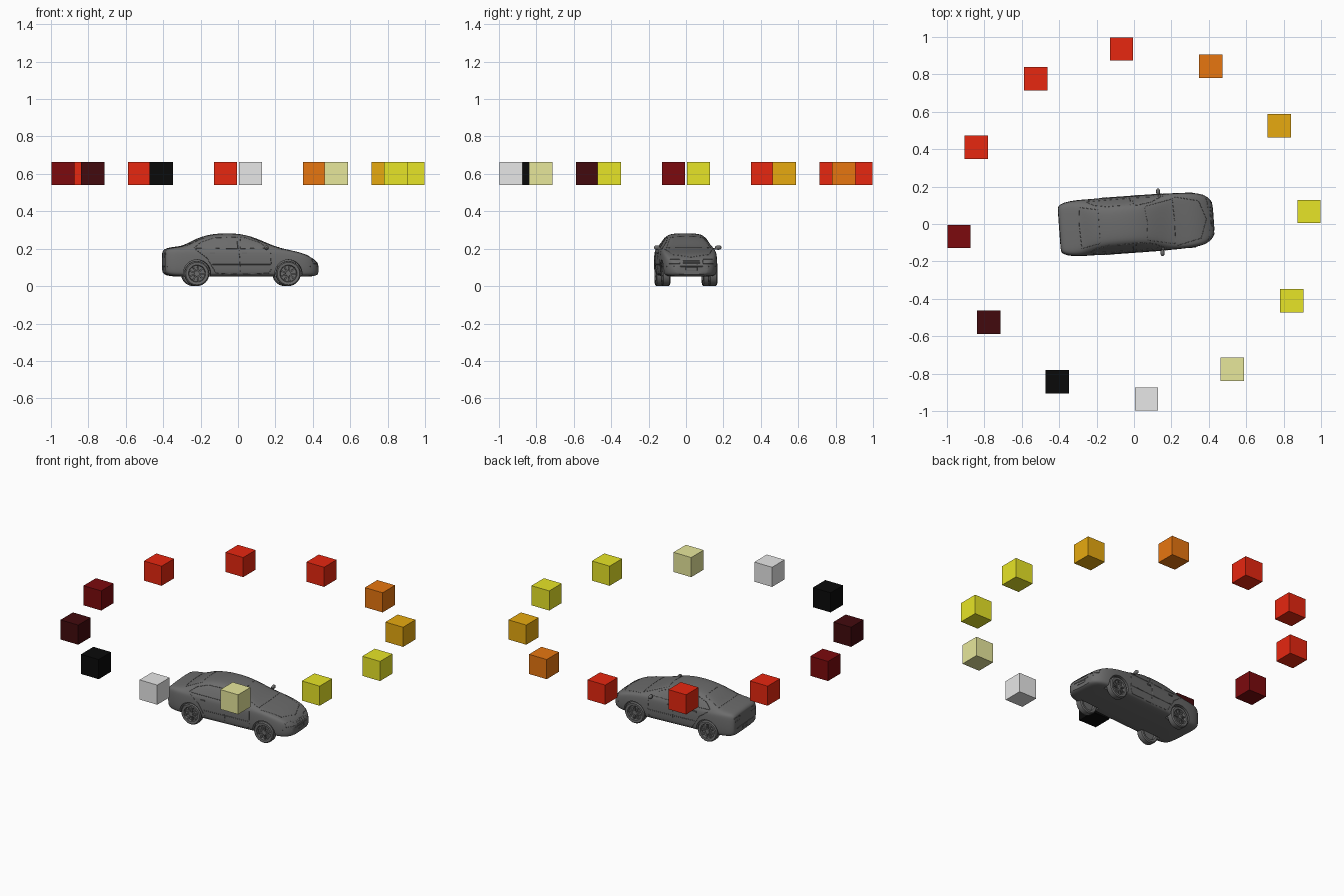
import bpy
import bmesh
from math import cos, sin, pi, radians
from mathutils import Matrix, Vector
from mathutils.bvhtree import BVHTree

default = bpy.data.objects.get("Cube")
if default:
    bpy.data.objects.remove(default)

YAW = radians(4.1)
CAR = Matrix.Translation((0.013, 0, 0)) @ Matrix.Rotation(YAW, 4, "Z")
car_parts = []


def material(name, *rgb):
    m = bpy.data.materials.new(name)
    m.use_nodes = True
    m.diffuse_color = (*rgb, 1)
    m.node_tree.nodes["Principled BSDF"].inputs["Base Color"].default_value = (*rgb, 1)
    return m


grey = material("car_grey", 0.15, 0.15, 0.15)
yellow = material("yellow", 0.8, 0.78, 0.02)
amber = material("amber", 0.8, 0.4, 0.005)
orange = material("orange", 0.8, 0.18, 0.005)
red = material("red", 0.8, 0.02, 0.005)
dark_red = material("dark_red", 0.2, 0.003, 0.004)
maroon = material("maroon", 0.055, 0.003, 0.004)
black = material("black", 0.003, 0.003, 0.003)
light_grey = material("light_grey", 0.8, 0.8, 0.8)
pale_yellow = material("pale_yellow", 0.8, 0.8, 0.33)


def finish(name, bm, mat=grey, car=True):
    bmesh.ops.recalc_face_normals(bm, faces=bm.faces)
    me = bpy.data.meshes.new(name)
    bm.to_mesh(me)
    bm.free()
    ob = bpy.data.objects.new(name, me)
    bpy.context.collection.objects.link(ob)
    me.materials.append(mat)
    if car:
        car_parts.append(ob)
    return ob


def box(bm, centre, size, rot=Matrix()):
    m = Matrix.Translation(centre) @ rot @ Matrix.Diagonal((*size, 1))
    return bmesh.ops.create_cube(bm, size=1, matrix=m)["verts"]


def lathe(bm, profile, centre, steps=40):
    """Closed (radius, y) profile turned about a sideways axle."""
    rings = []
    for i in range(steps):
        a = 2 * pi * i / steps
        rings.append([bm.verts.new(Vector(centre) + Vector((r * cos(a), y, r * sin(a))))
                      for r, y in profile])
    n = len(profile)
    for i in range(steps):
        p, q = rings[i], rings[(i + 1) % steps]
        for j in range(n):
            k = (j + 1) % n
            bm.faces.new((p[j], p[k], q[k], q[j]))


# Body shell: cross-sections along the car as (x, top, half width, bottom)
stations = [
    (-0.412, 0.185, 0.118, 0.075), (-0.405, 0.200, 0.132, 0.060),
    (-0.370, 0.210, 0.146, 0.052), (-0.310, 0.214, 0.151, 0.050),
    (-0.265, 0.240, 0.152, 0.050), (-0.190, 0.274, 0.152, 0.050),
    (-0.085, 0.286, 0.152, 0.050), (0.020, 0.279, 0.152, 0.050),
    (0.110, 0.246, 0.152, 0.050), (0.195, 0.206, 0.152, 0.050),
    (0.290, 0.189, 0.149, 0.050), (0.355, 0.168, 0.138, 0.050),
    (0.395, 0.142, 0.115, 0.053), (0.412, 0.120, 0.085, 0.062),
]


def section(x, top, w, low):
    t = min(1, max(0, (top - 0.205) / 0.065))
    belt = min(0.195, top - 0.012)
    roof = w * 0.86 * (1 - t) + 0.108 * t
    half = [(w * 0.9, low), (w * 0.98, low + 0.018), (w, (low + belt) / 2),
            (w * 0.98, belt - 0.015), (w * 0.94, belt),
            (roof, top - 0.004 - 0.014 * t), (roof * 0.7, top - 0.002)]
    pts = [(0, low)] + half + [(0, top)] + [(-y, z) for y, z in reversed(half)]
    return [Vector((x, y, z)) for y, z in pts]


bm = bmesh.new()
rings = [[bm.verts.new(p) for p in section(*s)] for s in stations]
for a, b in zip(rings, rings[1:]):
    for i in range(len(a)):
        j = (i + 1) % len(a)
        bm.faces.new((a[i], a[j], b[j], b[i]))
for end in (rings[0], rings[-1]):
    bm.faces.new(end)
crease = bm.edges.layers.float.new("crease_edge")
for end in (rings[0], rings[-1]):
    for e in bm.edges:
        if e.verts[0] in end and e.verts[1] in end:
            e[crease] = 0.6
body = finish("car_body", bm)
body.modifiers.new("smooth_form", "SUBSURF").levels = 2

# Wheel arches cut out of the shell
AXLES = {"nose": 0.247, "tail": -0.243}
SIDES = {"near": -1, "far": 1}
bm = bmesh.new()
for x in AXLES.values():
    for s in SIDES.values():
        m = Matrix.Translation((x, s * 0.135, 0.068)) @ Matrix.Rotation(pi / 2, 4, "X")
        bmesh.ops.create_cone(bm, cap_ends=True, segments=40, radius1=0.073,
                              radius2=0.073, depth=0.08, matrix=m)
cutter = finish("arch_cutter", bm, car=False)
cutter.hide_render = True
cut = body.modifiers.new("arches", "BOOLEAN")
cut.operation, cut.object, cut.solver = "DIFFERENCE", cutter, "EXACT"
bpy.context.view_layer.objects.active = body
for mod in ("smooth_form", "arches"):
    bpy.ops.object.modifier_apply(modifier=mod)
bpy.data.objects.remove(cutter)

# Wheels: tyre, dished disc, hub and spokes
for axle, x in AXLES.items():
    for side, s in SIDES.items():
        bm = bmesh.new()
        c = Vector((x, s * 0.126, 0.067))
        lathe(bm, [(0.046, -0.021), (0.060, -0.022), (0.066, -0.016), (0.067, 0),
                   (0.066, 0.016), (0.060, 0.022), (0.046, 0.021), (0.043, 0.012),
                   (0.043, -0.012)], c)
        flat = Matrix.Rotation(pi / 2, 4, "X")
        for r, d, off in ((0.044, 0.012, 0), (0.012, 0.018, 0.009)):
            bmesh.ops.create_cone(bm, cap_ends=True, segments=32, radius1=r, radius2=r, depth=d,
                                  matrix=Matrix.Translation(c + Vector((0, s * off, 0))) @ flat)
        for i in range(9):
            turn = Matrix.Rotation(2 * pi * i / 9, 4, "Y")
            box(bm, c + turn @ Vector((0.027, s * 0.011, 0)), (0.036, 0.01, 0.008), turn)
        finish(f"{axle}_wheel_{side}", bm)

# Thin trim laid on the shell by projecting paths onto it
tree = BVHTree.FromObject(body, bpy.context.evaluated_depsgraph_get())


def trim(name, points, place, direction, closed=False, radius=0.0013):
    pts = []
    ends = points[1:] + points[:1] if closed else points[1:]
    for a, b in zip(points, ends):
        for k in range(8):
            hit = tree.ray_cast(place(*Vector(a).lerp(Vector(b), k / 7)), direction)[0]
            if hit:
                pts.append(hit)
    if len(pts) < 2:
        return
    cu = bpy.data.curves.new(name, "CURVE")
    cu.dimensions, cu.bevel_depth, cu.bevel_resolution = "3D", radius, 0
    sp = cu.splines.new("POLY")
    sp.points.add(len(pts) - 1)
    for p, q in zip(sp.points, pts):
        p.co = (*q, 1)
    cu.materials.append(grey)
    ob = bpy.data.objects.new(name, cu)
    bpy.context.collection.objects.link(ob)
    car_parts.append(ob)


front_window = [(-0.01, 0.2), (0.14, 0.203), (0.09, 0.235), (0.02, 0.258), (-0.01, 0.262)]
rear_window = [(-0.025, 0.2), (-0.025, 0.262), (-0.15, 0.258), (-0.22, 0.235), (-0.26, 0.203)]
for side, s in SIDES.items():
    def place(x, z):
        return Vector((x, s, z))
    inward = Vector((0, -s, 0))
    trim(f"front_window_frame_{side}", front_window, place, inward, True)
    trim(f"rear_window_frame_{side}", rear_window, place, inward, True)
    trim(f"front_door_seam_{side}", [(0.15, 0.2), (0.155, 0.09), (0.14, 0.068),
                                     (-0.01, 0.065), (-0.018, 0.2)], place, inward)
    trim(f"rear_door_seam_{side}", [(-0.02, 0.065), (-0.14, 0.068), (-0.19, 0.15),
                                    (-0.25, 0.195)], place, inward)
    trim(f"side_rub_strip_{side}", [(0.15, 0.115), (-0.16, 0.115)], place, inward, False, 0.002)
    # Door handles and mirrors
    bm = bmesh.new()
    for x in (0.01, -0.16):
        box(bm, (x, s * 0.15, 0.175), (0.026, 0.008, 0.008))
    finish(f"door_handles_{side}", bm)
    bm = bmesh.new()
    bmesh.ops.create_uvsphere(bm, u_segments=16, v_segments=10, radius=1, matrix=
                              Matrix.Translation((0.128, s * 0.164, 0.206))
                              @ Matrix.Diagonal((0.011, 0.018, 0.012, 1)))
    box(bm, (0.132, s * 0.145, 0.2), (0.012, 0.022, 0.008))
    finish(f"mirror_{side}", bm)


def above(x, y):
    return Vector((x, y, 1))


down = Vector((0, 0, -1))
trim("windscreen_frame", [(0.2, -0.12), (0.205, 0), (0.2, 0.12), (0.05, 0.09), (0.06, 0),
                          (0.05, -0.09)], above, down, True)
trim("rear_screen_frame", [(-0.3, -0.11), (-0.305, 0), (-0.3, 0.11), (-0.2, 0.09),
                           (-0.2, -0.09)], above, down, True)
trim("bonnet_seam", [(0.21, -0.13), (0.34, -0.1), (0.375, 0), (0.34, 0.1), (0.21, 0.13)],
     above, down)

# Nose and tail details: grille bars, lamps, bumper and plate outlines
for end, s in (("nose", 1), ("tail", -1)):
    def facing(y, z):
        return Vector((s, y, z))
    back = Vector((-s, 0, 0))
    high = 0.132 if s > 0 else 0.165
    trim(f"{end}_bumper_seam", [(-0.13, 0.105), (0.13, 0.105)], facing, back, False, 0.002)
    trim(f"{end}_plate_frame", [(-0.03, 0.085), (0.03, 0.085), (0.03, 0.1), (-0.03, 0.1)],
         facing, back, True)
    for y in (-0.09, 0.09):
        trim(f"{end}_lamp_frame", [(y - 0.028, high - 0.012), (y + 0.028, high - 0.012),
                                   (y + 0.028, high + 0.012), (y - 0.028, high + 0.012)],
             facing, back, True)
for z in (0.12, 0.128, 0.136):
    trim("grille_bar", [(-0.045, z), (0.045, z)], lambda y, h: Vector((1, y, h)),
         Vector((-1, 0, 0)), False, 0.002)

# Smooth the car and turn it to its resting angle
bpy.ops.object.select_all(action="DESELECT")
for ob in car_parts:
    ob.matrix_world = CAR
    if ob.type == "MESH":
        ob.select_set(True)
bpy.context.view_layer.objects.active = body
bpy.ops.object.shade_smooth_by_angle(angle=radians(35))

# Ring of twelve floating cubes, upright and unrotated
ring = [yellow, amber, orange, red, red, red, dark_red, maroon, black,
        light_grey, pale_yellow, yellow]
for i, mat in enumerate(ring):
    a = YAW + i * pi / 6
    bm = bmesh.new()
    box(bm, (0.938 * cos(a), 0.938 * sin(a), 0.602), (0.125,) * 3)
    finish(f"ring_cube_{i + 1}", bm, mat, car=False)
